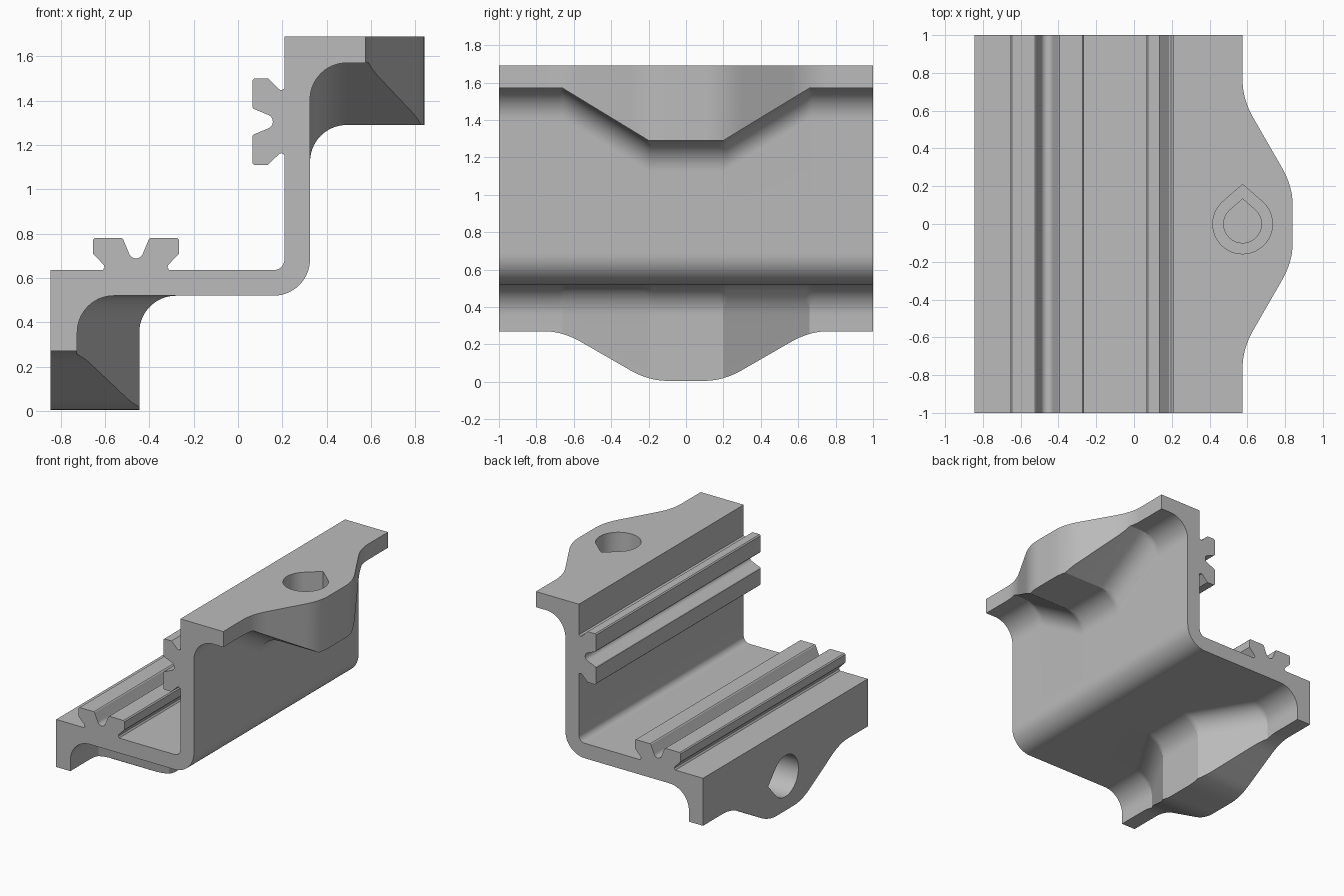
import bpy, bmesh
from math import cos, sin, acos, radians, degrees

if "Cube" in bpy.data.objects:
    bpy.data.objects.remove(bpy.data.objects["Cube"])

grey = bpy.data.materials.new("light grey")
grey.use_nodes = True
colour = (0.5, 0.5, 0.5, 1)
grey.diffuse_color = colour
grey.node_tree.nodes["Principled BSDF"].inputs["Base Color"].default_value = colour

MIRROR = 0.845             # the two arms mirror each other across x + z = MIRROR
WALL_IN, WALL_OUT = 0.21, 0.325
TOP = 1.69
BEND = (0.16, 0.685)       # centre of the bend between the arms
FILLET = 0.165


def arc(centre, r, a0, a1, n):
    angles = [radians(a0 + (a1 - a0) * i / n) for i in range(n + 1)]
    return [(centre[0] + r * cos(a), centre[1] + r * sin(a)) for a in angles]


def flip(x, y, z):
    return (MIRROR - z, y, MIRROR - x)


def loft(name, rings):
    """Skin a list of equal rings of 3D points and cap both ends."""
    bm = bmesh.new()
    loops = [[bm.verts.new(p) for p in ring] for ring in rings]
    for a, b in zip(loops, loops[1:]):
        for i in range(len(a)):
            j = (i + 1) % len(a)
            bm.faces.new((a[i], a[j], b[j], b[i]))
    bm.faces.new(loops[0])
    bm.faces.new(loops[-1])
    bmesh.ops.recalc_face_normals(bm, faces=bm.faces)
    mesh = bpy.data.meshes.new(name)
    bm.to_mesh(mesh)
    bm.free()
    mesh.materials.append(grey)
    obj = bpy.data.objects.new(name, mesh)
    bpy.context.collection.objects.link(obj)
    return obj


def soft(v, d):
    """Ramp that is zero below 0, with its corner rounded over +-d."""
    if v <= -d:
        return 0
    return v if v >= d else (v + d) ** 2 / (4 * d)


def bulge(y, d):
    """0 at the ends of the flange, 1 at the middle."""
    return (soft(0.66 - abs(y), d) - soft(0.2 - abs(y), d)) / 0.46


# Grooved rail: upper half of its section, then mirrored about its centre line
half_rail = arc((0.124, 0), 0.033, 0, 72, 6)
half_rail += [(0.07, 0.058), (0.065, 0.065), (0.065, 0.187), (0.073, 0.195),
              (0.135, 0.195), (0.186, 0.145), (0.197, 0.142), (WALL_IN, 0.15)]
rail = [(x, -d) for x, d in reversed(half_rail[1:])] + half_rail
rail = [(x, 1.305 + d) for x, d in rail]


def section(y):
    """Whole outline of the bracket at y."""
    edge = 0.575 + 0.265 * bulge(y, 0.1)
    under = 1.57 - 0.28 * bulge(y, 0.0001)
    arm = arc(BEND, 0.05, -45, 0, 5) + rail
    arm += [(WALL_IN, TOP), (edge, TOP), (edge, under)]
    arm += arc((WALL_OUT + FILLET, under - FILLET), FILLET, 90, 180, 14)
    arm += arc(BEND, FILLET, 0, -45, 7)
    ring = [(x, y, z) for x, z in arm]
    return ring + [flip(*p) for p in reversed(ring[1:-1])]


# Bracket body, lofted through stations placed where the flanges bulge
stations = {1.0, 0.66, 0.2, 0.43, 0.0}
for corner in (0.66, 0.2):
    stations |= {round(corner + 0.02 * i, 3) for i in range(-5, 6)}
stations |= {-s for s in stations}
bracket = loft("bracket", [section(y) for y in sorted(stations)])


# Stepped teardrop screw pockets in both flanges
def teardrop(r, z):
    tip = 1.33
    a = degrees(acos(1 / tip))
    pts = arc((0.575, 0), r, 90 + a, 450 - a, 40) + [(0.575, r * tip)]
    return [(x, y, z) for x, y in pts]


pocket = [teardrop(0.158, 1.8), teardrop(0.158, 1.39),
          teardrop(0.1, 1.39), teardrop(0.1, 1.33)]
flipped = [[flip(*p) for p in ring] for ring in pocket]

bpy.context.view_layer.objects.active = bracket
for name, rings in (("upper_pocket_cutter", pocket), ("lower_pocket_cutter", flipped)):
    cutter = loft(name, rings)
    cutter.hide_render = True
    mod = bracket.modifiers.new(name, "BOOLEAN")
    mod.operation = "DIFFERENCE"
    mod.solver = "EXACT"
    mod.object = cutter
    bpy.ops.object.modifier_apply(modifier=name)
    bpy.data.objects.remove(cutter)

# Smooth fillets, sharp edges
for o in bpy.context.selected_objects:
    o.select_set(False)
bracket.select_set(True)
bpy.ops.object.shade_smooth_by_angle(angle=radians(28))
